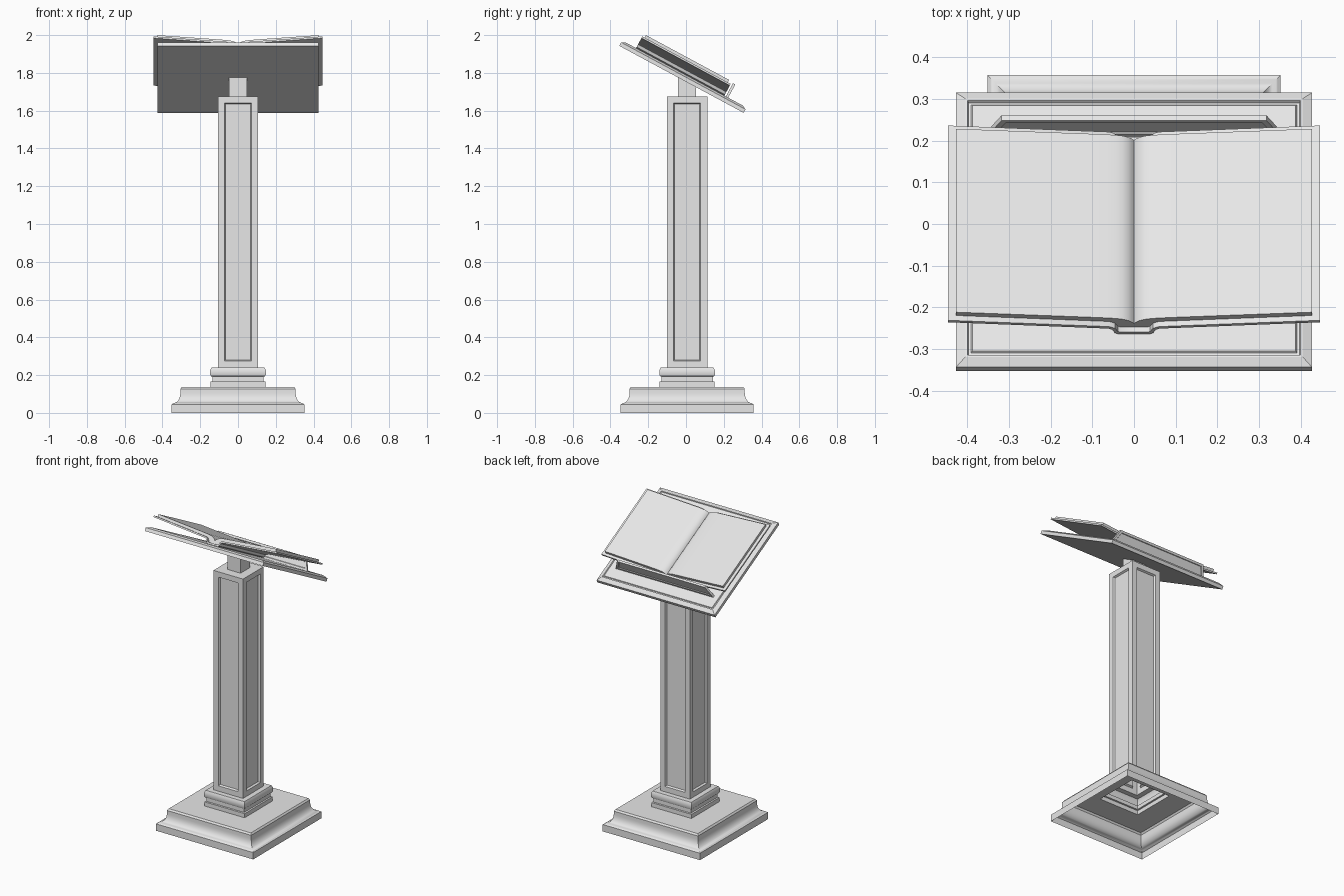
import bpy, bmesh, math
from mathutils import Matrix, Vector

if "Cube" in bpy.data.objects:
    bpy.data.objects.remove(bpy.data.objects["Cube"], do_unlink=True)

COLOUR = (0.8, 0.8, 0.8, 1.0)
stone = bpy.data.materials.new("light_grey")
stone.use_nodes = True
stone.diffuse_color = COLOUR
stone.node_tree.nodes["Principled BSDF"].inputs["Base Color"].default_value = COLOUR

AXIS_Y = 0.006
TILT = math.radians(28.3)
# Frame of the sloping desk: local y runs down the slope, local z is its normal
DESK = Matrix.Translation((0, -0.009, 1.794)) @ Matrix.Rotation(-TILT, 4, 'X')


def finish(name, bm, matrix=Matrix(), smooth=False):
    bmesh.ops.recalc_face_normals(bm, faces=bm.faces)
    bm.transform(matrix)
    mesh = bpy.data.meshes.new(name)
    bm.to_mesh(mesh)
    bm.free()
    mesh.materials.append(stone)
    obj = bpy.data.objects.new(name, mesh)
    bpy.context.collection.objects.link(obj)
    if smooth:
        bpy.ops.object.select_all(action='DESELECT')
        obj.select_set(True)
        bpy.context.view_layer.objects.active = obj
        bpy.ops.object.shade_smooth_by_angle(angle=math.radians(35))
    return obj


def stack_rectangles(steps, cap_bottom=False, cap_top=True):
    """Join rectangles given as (half width, half depth, height)."""
    bm = bmesh.new()
    previous = None
    for w, d, z in steps:
        ring = [bm.verts.new((sx * w, sy * d, z))
                for sx, sy in ((-1, -1), (1, -1), (1, 1), (-1, 1))]
        if previous:
            for i in range(4):
                j = (i + 1) % 4
                bm.faces.new((previous[i], previous[j], ring[j], ring[i]))
        elif cap_bottom:
            bm.faces.new(ring[::-1])
        previous = ring
    if cap_top:
        bm.faces.new(previous)
    return bm


def extrude_outline(points, start, end):
    """Extrude an x-z outline along y."""
    bm = bmesh.new()
    face = bm.faces.new([bm.verts.new((x, start, z)) for x, z in points])
    made = bmesh.ops.extrude_face_region(bm, geom=[face])["geom"]
    moved = [v for v in made if isinstance(v, bmesh.types.BMVert)]
    bmesh.ops.translate(bm, verts=moved, vec=(0, end - start, 0))
    return bm


def sink_panels(bm, faces, border, slope, depth):
    bmesh.ops.inset_individual(bm, faces=faces, thickness=border, use_even_offset=True)
    bmesh.ops.inset_individual(bm, faces=faces, thickness=slope, depth=-depth,
                               use_even_offset=True)


def mirrored(half):
    """Complete a line drawn from the centre outwards."""
    return [(-x, z) for x, z in reversed(half) if x > 0] + half


# Hollow plinth with a cove, stepped neck and panelled column
profile = [(0.352, 0), (0.352, 0.045), (0.345, 0.049)]
for i in range(7):
    a = math.radians(90 * i / 6)
    profile.append((0.341 - 0.036 * math.sin(a), 0.105 - 0.053 * math.cos(a)))
profile += [(0.305, 0.127), (0.297, 0.138), (0.145, 0.138), (0.145, 0.165),
            (0.136, 0.167), (0.136, 0.192), (0.142, 0.194), (0.147, 0.202),
            (0.147, 0.226), (0.14, 0.24), (0.107, 0.24), (0.107, 1.675)]
bm = stack_rectangles([(w, w, z) for w, z in profile])
bmesh.ops.recalc_face_normals(bm, faces=bm.faces)
sides = [f for f in bm.faces if f.calc_area() > 0.2 and abs(f.normal.z) < 0.1]
sink_panels(bm, sides, 0.035, 0.006, 0.012)
finish("plinth_and_column", bm, Matrix.Translation((0, AXIS_Y, 0)), smooth=True)

# Short stem, cut to the slope of the desk
bm = stack_rectangles([(0.048, 0.048, 1.675), (0.048, 0.048, 1.755)])
for v in bm.verts:
    if v.co.z > 1.7:
        v.co.z -= v.co.y * math.tan(TILT)
finish("stem", bm, Matrix.Translation((0, AXIS_Y, 0)))

# Sloping desk with chamfered edge and a sunken groove
steps = [(0, -0.032), (0, -0.011), (0.022, 0), (0.027, 0),
         (0.030, -0.007), (0.036, -0.007), (0.039, -0.002)]
bm = stack_rectangles([(0.427 - i, 0.374 - i, z) for i, z in steps], cap_bottom=True)
finish("desk_top", bm, DESK)

# Book ledge
bm = extrude_outline([(-0.354, -0.004), (0.354, -0.004), (0.318, 0.079), (-0.318, 0.079)],
                     0.250, 0.264)
bmesh.ops.recalc_face_normals(bm, faces=bm.faces)
broad = [f for f in bm.faces if abs(f.normal.y) > 0.9]
sink_panels(bm, broad, 0.014, 0.003, 0.004)
finish("book_ledge", bm, DESK)

# Open cover with a flat spine and raised boards
under = [(0, 0), (0.036, 0), (0.046, 0.006), (0.052, 0.022), (0.062, 0.028), (0.447, 0.060)]
over = [(0, 0.010), (0.032, 0.010), (0.039, 0.014), (0.046, 0.030), (0.060, 0.038),
        (0.447, 0.070)]
bm = extrude_outline(mirrored(under) + mirrored(over)[::-1], -0.290, 0.241)
finish("book_cover", bm, DESK, smooth=True)

# Page block dipping into the gutter
page_top = [(0, 0.028), (0.006, 0.036), (0.014, 0.043), (0.026, 0.049), (0.042, 0.053),
            (0.065, 0.056), (0.110, 0.060), (0.427, 0.085)]
page_under = [(x, z) for x, z in over[:-1]] + [(0.427, 0.068)]
bm = extrude_outline(mirrored(page_under) + mirrored(page_top)[::-1], -0.276, 0.224)
finish("book_pages", bm, DESK, smooth=True)
